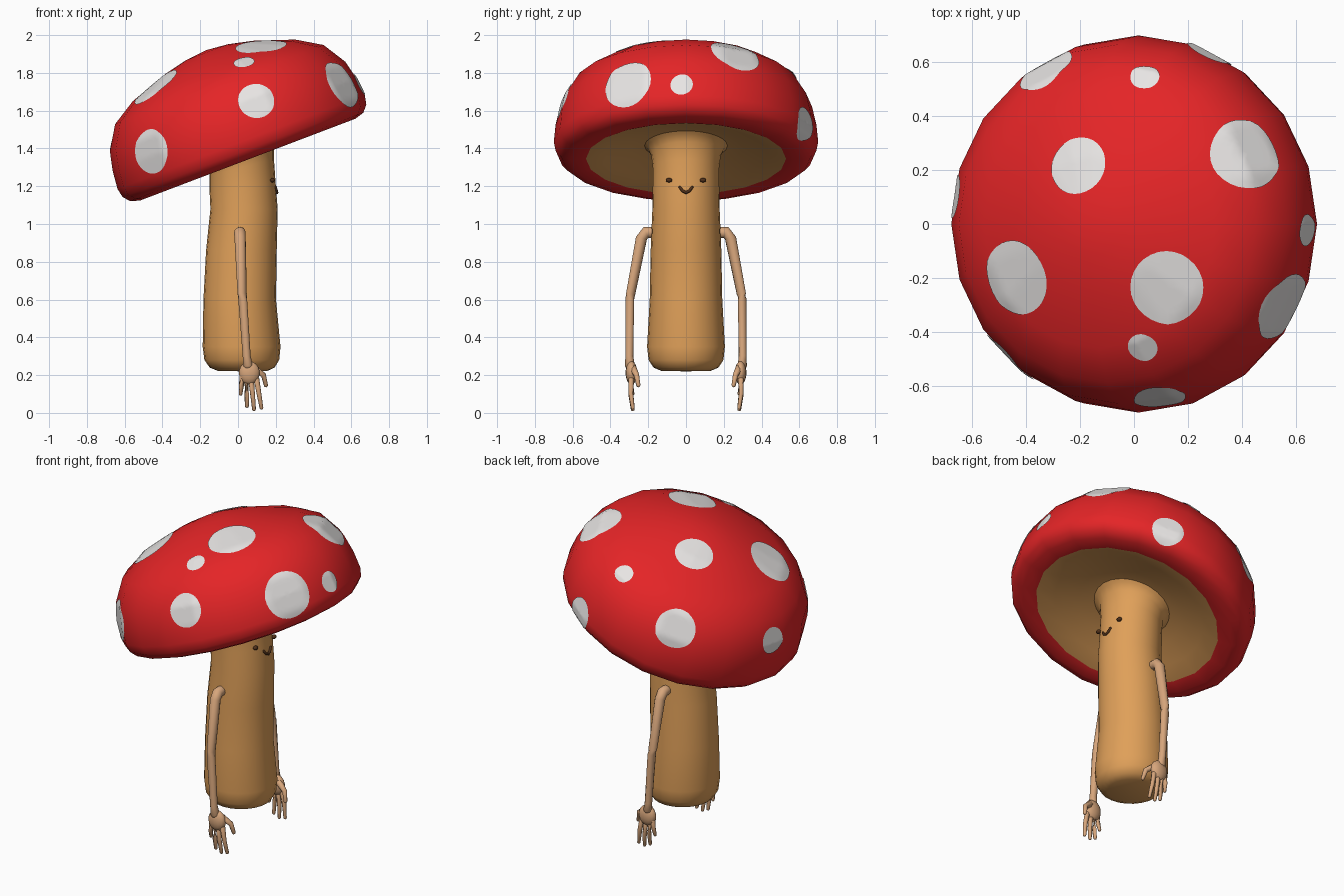
import bpy, bmesh
from math import pi, cos, sin, radians
from mathutils import Vector, Matrix
from mathutils.bvhtree import BVHTree

cube = bpy.data.objects.get("Cube")
if cube:
    bpy.data.objects.remove(cube)


def material(name, rgb):
    m = bpy.data.materials.new(name)
    m.use_nodes = True
    m.diffuse_color = (*rgb, 1)
    m.node_tree.nodes["Principled BSDF"].inputs["Base Color"].default_value = (*rgb, 1)
    return m


RED = material("cap red", (0.78, 0.018, 0.02))
WHITE = material("spot white", (0.8, 0.78, 0.77))
TAN = material("stem tan", (0.74, 0.35, 0.1))
SKIN = material("arm tan", (0.68, 0.38, 0.2))
DARK = material("face brown", (0.08, 0.03, 0.01))


def finish(name, bm, *mats, recalc=True):
    bmesh.ops.remove_doubles(bm, verts=bm.verts, dist=0.0005)
    if recalc:
        bmesh.ops.recalc_face_normals(bm, faces=bm.faces)
    for f in bm.faces:
        f.smooth = True
    mesh = bpy.data.meshes.new(name)
    bm.to_mesh(mesh)
    bm.free()
    for m in mats:
        mesh.materials.append(m)
    ob = bpy.data.objects.new(name, mesh)
    bpy.context.collection.objects.link(ob)
    return ob


def loft(name, rings, sides, mats, split=0):
    """Skin circles of (centre, radius, rotation); bands below split use the second material."""
    bm = bmesh.new()
    loops = []
    for centre, radius, rot in rings:
        loops.append([bm.verts.new(Vector(centre) + rot @ Vector(
            (radius * cos(2 * pi * i / sides), radius * sin(2 * pi * i / sides), 0)))
            for i in range(sides)])
    for k, (a, b) in enumerate(zip(loops, loops[1:])):
        for i in range(sides):
            j = (i + 1) % sides
            f = bm.faces.new((a[i], a[j], b[j], b[i]))
            f.material_index = 1 if k < split else 0
    return finish(name, bm, *mats)


def tube(name, points, radii, mat, sides=10):
    """Round-ended limb along a path."""
    pts = [Vector(p) for p in points]
    dirs = [(pts[min(i + 1, len(pts) - 1)] - pts[max(i - 1, 0)]).normalized()
            for i in range(len(pts))]
    rings = []
    for i, (p, r, d) in enumerate(zip(pts, radii, dirs)):
        rot = d.to_track_quat('Z', 'Y').to_matrix()
        caps = [(0, 1)]
        if i == 0:
            caps = [(-0.9, 0), (-0.6, 0.7), (0, 1)]
        elif i == len(pts) - 1:
            caps = [(0, 1), (0.6, 0.7), (0.9, 0)]
        rings += [(p + d * r * h, r * s, rot) for h, s in caps]
    return loft(name, rings, sides, [mat])


def ellipsoid(name, centre, size, mat):
    bm = bmesh.new()
    bmesh.ops.create_uvsphere(bm, u_segments=14, v_segments=9, radius=1,
                              matrix=Matrix.Translation(centre) @ Matrix.Diagonal((*size, 1)))
    return finish(name, bm, mat)


# Tilted cap: recessed underside, rounded rim, dome
TILT = radians(-20.8)
cap_rot = Matrix.Rotation(TILT, 3, 'Y')
cap_base = Vector((0.052, 0, 1.341))
cap_up = cap_rot @ Vector((0, 0, 1))
profile = [(0, 0.09), (0.2, 0.085), (0.3, 0.065), (0.43, 0.035), (0.53, 0.005),
           (0.61, 0), (0.66, 0.015), (0.69, 0.05), (0.7, 0.1), (0.69, 0.2), (0.667, 0.3),
           (0.59, 0.425), (0.46, 0.505), (0.25, 0.578), (0.12, 0.608), (0, 0.62)]
cap = loft("cap", [(cap_base + cap_up * h, r, cap_rot) for r, h in profile],
           20, [RED, TAN], split=4)

# Spots: thin discs laid over the cap
cap_tree = BVHTree.FromPolygons([v.co for v in cap.data.vertices],
                                [p.vertices[:] for p in cap.data.polygons])
core = cap_base + cap_up * 0.2


def spot(index, target, radius, segs=28, steps=6):
    axis = (Vector(target) - core).normalized()
    hit, normal, _, _ = cap_tree.ray_cast(core, axis)
    frame = normal.to_track_quat('Z', 'Y').to_matrix()
    bm = bmesh.new()

    def on_cap(r, a):
        p = hit + frame @ Vector((r * cos(a), r * sin(a), 0))
        d = (p - core).normalized()
        q = cap_tree.ray_cast(core, d)[0]
        return bm.verts.new(q + d * 0.005)

    rings = [[on_cap(radius * k / steps, 2 * pi * i / segs) for i in range(segs)]
             for k in range(1, steps + 1)]
    middle = on_cap(0, 0)
    for i in range(segs):
        j = (i + 1) % segs
        bm.faces.new((middle, rings[0][i], rings[0][j]))
        for a, b in zip(rings, rings[1:]):
            bm.faces.new((a[i], b[i], b[j], a[j]))
    finish(f"spot_{index}", bm, WHITE, recalc=False)


spots = [((-0.21, 0.22, 1.87), 0.11), ((0.40, 0.25, 1.886), 0.137),
         ((0.04, 0.54, 1.80), 0.056), ((-0.325, 0.567, 1.57), 0.113),
         ((0.28, 0.63, 1.53), 0.092), ((-0.444, -0.204, 1.727), 0.142),
         ((0.126, -0.24, 1.95), 0.138), ((0.033, -0.47, 1.865), 0.055),
         ((0.093, -0.627, 1.65), 0.097), ((0.53, -0.296, 1.733), 0.135),
         ((0.626, -0.022, 1.733), 0.06), ((-0.463, -0.5, 1.382), 0.12),
         ((-0.65, 0.1, 1.41), 0.08)]
for n, (target, radius) in enumerate(spots, 1):
    spot(n, target, radius)

# Stem: x centre, height, radius, share of the cap's tilt
stem = [(0.025, 0.22, 0, 0), (0.025, 0.222, 0.13, 0), (0.022, 0.24, 0.172, 0),
        (0.02, 0.28, 0.198, 0), (0.019, 0.35, 0.206, 0), (0.009, 0.6, 0.192, 0),
        (0.018, 0.86, 0.187, 0), (0.032, 1.08, 0.178, 0), (0.024, 1.2, 0.176, 0.3),
        (0.02, 1.3, 0.176, 0.7), (0.018, 1.37, 0.185, 1), (0.015, 1.405, 0.205, 1),
        (0.012, 1.425, 0.24, 1)]
loft("stem", [((x, 0, z), r, Matrix.Rotation(TILT * t, 3, 'Y')) for x, z, r, t in stem],
     24, [TAN])

# Face
for side, label in ((-1, "right"), (1, "left")):
    ellipsoid(f"{label}_eye", (0.183, side * 0.09, 1.232), (0.013, 0.017, 0.012), DARK)
tube("mouth", [(0.199, -0.033, 1.195), (0.204, -0.018, 1.175), (0.206, 0, 1.166),
               (0.204, 0.018, 1.175), (0.199, 0.033, 1.195)],
     [0.007, 0.008, 0.008, 0.008, 0.007], DARK, 8)

# Arms and hands: x and height of knuckle, then of fingertip
fingers = {"little_finger": ((0.022, 0.19), (0.014, 0.1)),
           "ring_finger": ((0.045, 0.17), (0.047, 0.035)),
           "middle_finger": ((0.07, 0.17), (0.085, 0.018)),
           "index_finger": ((0.098, 0.18), (0.124, 0.026))}
for side, label in ((-1, "right"), (1, "left")):
    tube(f"{label}_arm",
         [(x, side * y, z) for x, y, z in
          ((0.01, 0.17, 0.955), (0.01, 0.212, 0.955), (0.011, 0.236, 0.925),
           (0.022, 0.293, 0.63), (0.025, 0.298, 0.6), (0.046, 0.3, 0.3), (0.052, 0.297, 0.25))],
         (0.03, 0.031, 0.03, 0.025, 0.024, 0.021, 0.026), SKIN, 12)
    ellipsoid(f"{label}_palm", (0.06, side * 0.289, 0.212), (0.056, 0.031, 0.062), SKIN)
    for finger, ((x0, z0), (x1, z1)) in fingers.items():
        tube(f"{label}_{finger}",
             [(x0, side * 0.29, z0), ((x0 + x1) / 2, side * 0.292, (z0 + z1) / 2),
              (x1, side * 0.282, z1)], (0.015, 0.013, 0.01), SKIN, 8)
    tube(f"{label}_thumb", [(0.085, side * 0.28, 0.235), (0.135, side * 0.262, 0.2),
                            (0.148, side * 0.252, 0.145)], (0.02, 0.015, 0.011), SKIN, 8)
